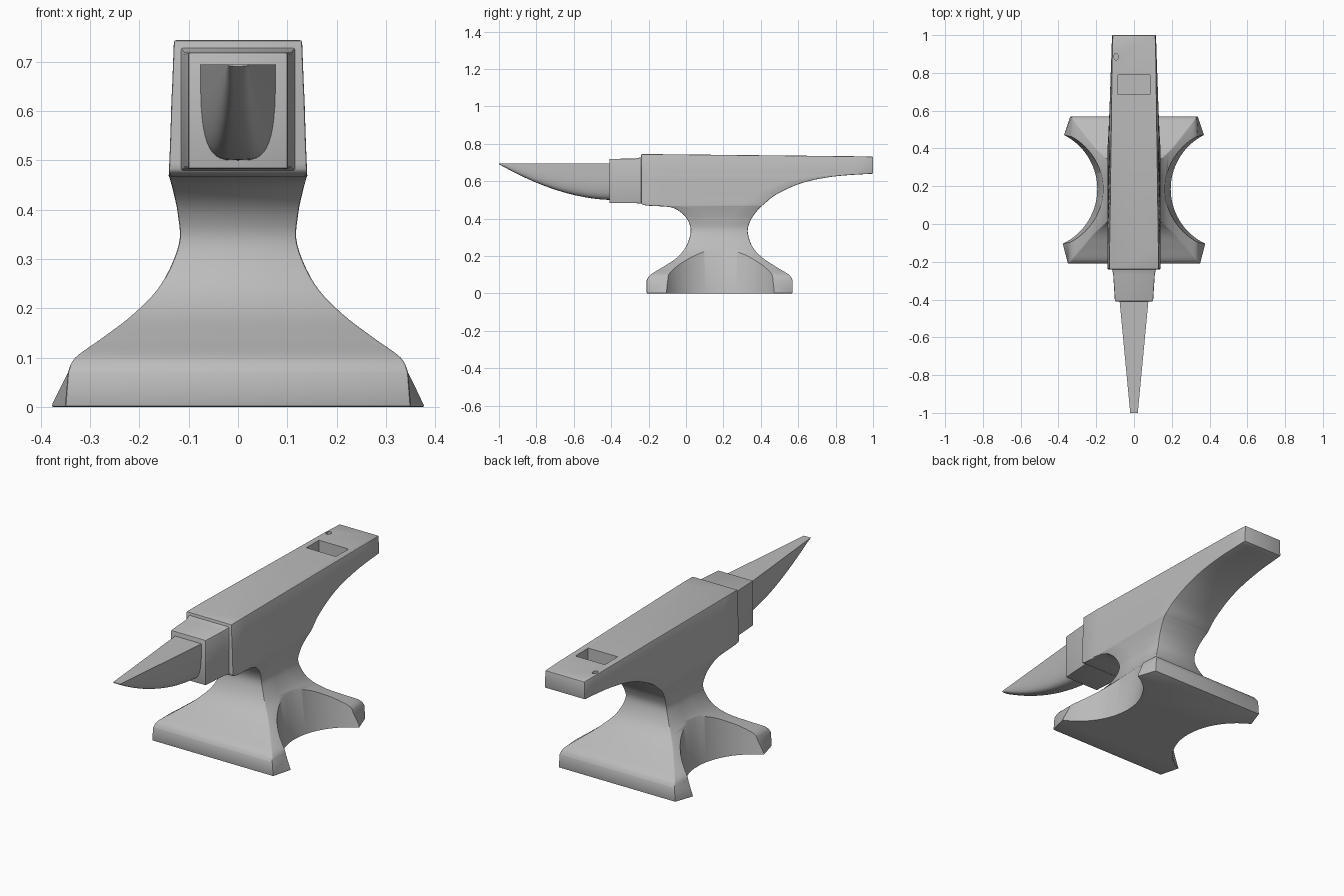
import bpy, bmesh, math

if "Cube" in bpy.data.objects:
    bpy.data.objects.remove(bpy.data.objects["Cube"])

steel = bpy.data.materials.new("grey steel")
steel.diffuse_color = (0.5, 0.5, 0.5, 1)
steel.use_nodes = True
steel.node_tree.nodes["Principled BSDF"].inputs["Base Color"].default_value = steel.diffuse_color


def loft(name, rings):
    """Skin closed rings of points, with a flat cap at each end."""
    bm = bmesh.new()
    vs = [[bm.verts.new(p) for p in r] for r in rings]
    n = len(vs[0])
    for a, b in zip(vs, vs[1:]):
        for i in range(n):
            j = (i + 1) % n
            bm.faces.new((a[i], a[j], b[j], b[i]))
    bm.faces.new(vs[0])
    bm.faces.new(vs[-1])
    bmesh.ops.recalc_face_normals(bm, faces=bm.faces)
    me = bpy.data.meshes.new(name)
    bm.to_mesh(me)
    bm.free()
    ob = bpy.data.objects.new(name, me)
    bpy.context.collection.objects.link(ob)
    me.materials.append(steel)
    return ob


def activate(ob):
    bpy.ops.object.select_all(action='DESELECT')
    ob.select_set(True)
    bpy.context.view_layer.objects.active = ob


def bevel(ob, width, segments=2):
    activate(ob)
    m = ob.modifiers.new("bevel", 'BEVEL')
    m.width, m.segments = width, segments
    m.limit_method, m.angle_limit = 'ANGLE', math.radians(40)
    bpy.ops.object.modifier_apply(modifier=m.name)


def cut(ob, cutter):
    activate(ob)
    m = ob.modifiers.new("cut", 'BOOLEAN')
    m.operation, m.solver, m.object = 'DIFFERENCE', 'EXACT', cutter
    bpy.ops.object.modifier_apply(modifier=m.name)
    bpy.data.objects.remove(cutter)


def smooth(ob, deg=35):
    activate(ob)
    bpy.ops.object.shade_smooth_by_angle(angle=math.radians(deg))


def round_ring(cx, cy, z, rx, ry, n):
    return [(cx + rx * math.cos(2 * math.pi * i / n),
             cy + ry * math.sin(2 * math.pi * i / n), z) for i in range(n)]


# Body: height, front y, back y, half width
keys = [(0.07, -0.21, 0.57, 0.345), (0.10, -0.19, 0.55, 0.33),
        (0.14, -0.125, 0.485, 0.275), (0.19, -0.05, 0.41, 0.21),
        (0.25, 0.0, 0.355, 0.155), (0.33, 0.025, 0.33, 0.12),
        (0.39, 0.01, 0.345, 0.122), (0.435, -0.03, 0.375, 0.131),
        (0.462, -0.09, 0.40, 0.138), (0.475, -0.235, 0.415, 0.14),
        (0.53, -0.24, 0.485, 0.138), (0.59, -0.24, 0.62, 0.136),
        (0.625, -0.24, 0.79, 0.135), (0.64, -0.24, 1.0, 0.134)]


def smooth_rows(k, steps=5):
    """Catmull-Rom through the key rows, kept inside the key range."""
    rows = []
    for i in range(len(k) - 1):
        quad = (k[max(i - 1, 0)], k[i], k[i + 1], k[min(i + 2, len(k) - 1)])
        for s in range(steps):
            t = s / steps
            z, y0, y1, w = [0.5 * (2 * b + (c - a) * t + (2*a - 5*b + 4*c - d) * t * t
                                   + (3*b - a - 3*c + d) * t ** 3)
                            for a, b, c, d in zip(*quad)]
            rows.append((z, max(y0, -0.24), min(y1, 1.0), w))
    return rows + [k[-1]]


def body_ring(z, y0, y1, w, flare=0.0):
    side = []
    for y, e in ((y0, 0), (y0 + 0.11, flare), (y1 - 0.11, flare), (y1, 0)):
        taper = 1 - 0.13 * max(0, (y - 0.4) / 0.6)
        drop = 0.013 * max(0, (y - 0.4) / 0.6) if z > 0.7 else 0
        side.append((w * taper + e, y, z - drop))
    return side + [(-x, y, zz) for x, y, zz in reversed(side)]


rings = [body_ring(0, -0.21, 0.57, 0.35, 0.03)]
rings += [body_ring(*r) for r in smooth_rows(keys)]
rings += [body_ring(0.744, -0.24, 1.0, 0.13)]
body = loft("anvil_body", rings)
bevel(body, 0.005)

# Curved scoops between the feet on both sides
for s in (-1, 1):
    cut(body, loft("scoop_cutter", [round_ring(s * 0.515, 0.185, z, r, r, 96)
                                    for z, r in ((-0.05, 0.314), (0.3, 0.36))]))

# Square and round tool holes in the heel
cut(body, loft("square_hole_cutter", [
    [(-0.085, 0.685, z), (0.085, 0.685, z), (0.085, 0.79, z), (-0.085, 0.79, z)]
    for z in (0.655, 0.8)]))
cut(body, loft("round_hole_cutter", [round_ring(-0.095, 0.885, z, 0.012, 0.017, 24)
                                     for z in (0.67, 0.8)]))
smooth(body)

# Stepped block in front of the face
block = loft("step_block", [
    [(-w, y, lo), (w, y, lo), (w, y, hi), (-w, y, hi)]
    for y, w, lo, hi in ((-0.22, 0.12, 0.479, 0.733), (-0.245, 0.115, 0.48, 0.727),
                         (-0.27, 0.110, 0.483, 0.721), (-0.41, 0.101, 0.483, 0.719))])
bevel(block, 0.005)
smooth(block)

# Horn: flat top, rounded belly that sweeps up to the tip
horn_rings = []
for i in range(25):
    s = i / 24
    y, w = -0.40 - 0.60 * s, 0.077 - 0.057 * s
    d = 0.004 + 0.191 * (1 - s ** 1.8)
    ring = []
    for j in range(25):
        a = math.pi * j / 24
        c, sn = math.cos(a), max(math.sin(a), 0)
        ring.append((math.copysign(w * abs(c) ** 0.55, c), y, 0.695 - d * sn ** 0.6))
    horn_rings.append(ring)
horn = loft("horn", horn_rings)
smooth(horn)
